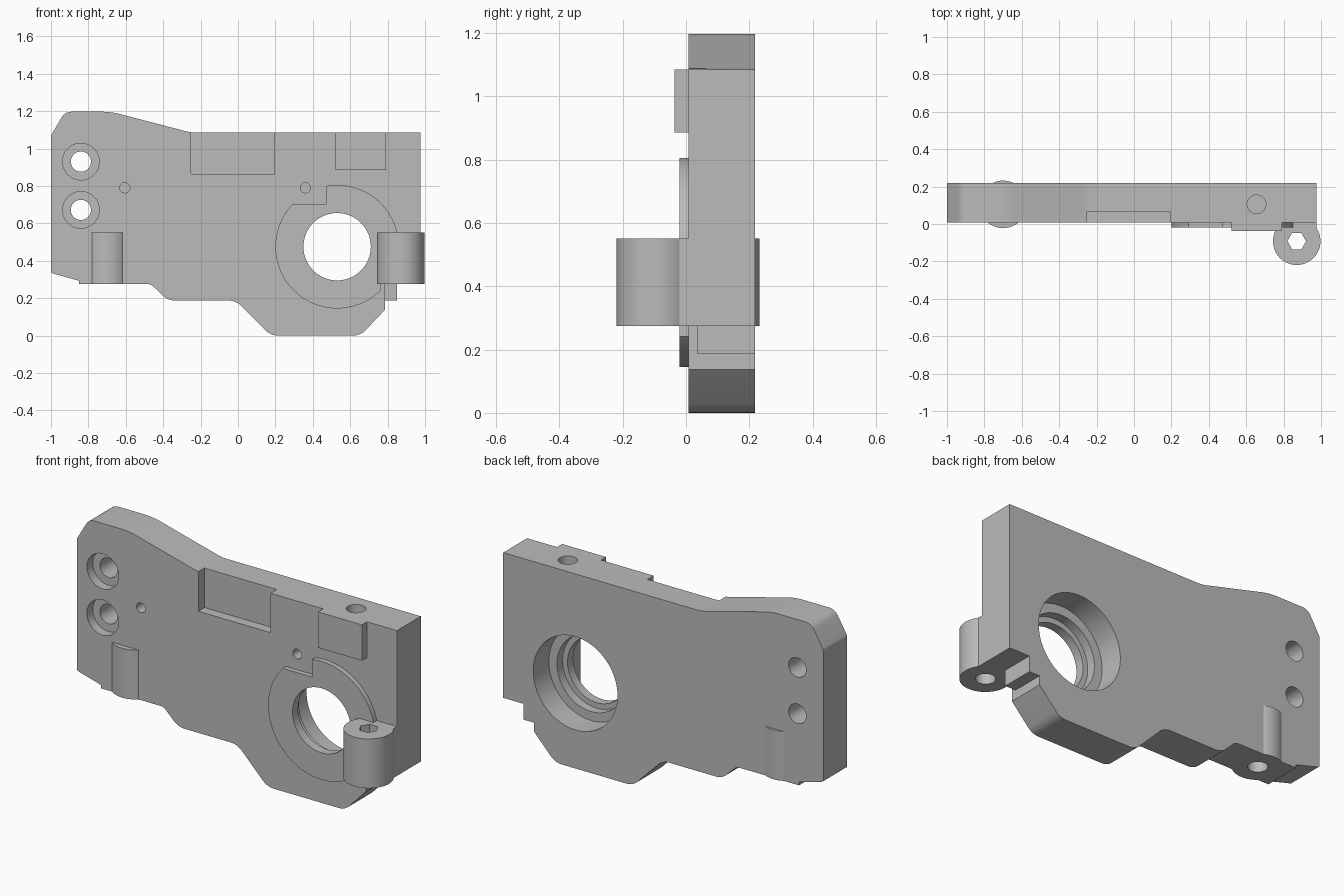
import bpy, bmesh, math
from mathutils import Vector, Matrix

old = bpy.data.objects.get("Cube")
if old:
    bpy.data.objects.remove(old, do_unlink=True)

grey = bpy.data.materials.new("plain grey")
grey.use_nodes = True
colour = (0.5, 0.5, 0.5, 1)
grey.diffuse_color = colour
grey.node_tree.nodes["Principled BSDF"].inputs["Base Color"].default_value = colour


def make(name, bm):
    bmesh.ops.recalc_face_normals(bm, faces=bm.faces)
    mesh = bpy.data.meshes.new(name)
    bm.to_mesh(mesh)
    bm.free()
    mesh.materials.append(grey)
    obj = bpy.data.objects.new(name, mesh)
    bpy.context.collection.objects.link(obj)
    return obj


def box(name, xs, ys, zs):
    bm = bmesh.new()
    bmesh.ops.create_cube(bm, size=1)
    for v in bm.verts:
        v.co = Vector([(r[0] + r[1]) / 2 + c * (r[1] - r[0]) for c, r in zip(v.co, (xs, ys, zs))])
    return make(name, bm)


def cylinder(name, axis, u, v, radius, start, end, sides=64):
    """Axis 'y' is placed at x=u, z=v; axis 'z' at x=u, y=v."""
    mid = (start + end) / 2
    if axis == 'y':
        place = Matrix.Translation((u, mid, v)) @ Matrix.Rotation(math.pi / 2, 4, 'X')
    else:
        place = Matrix.Translation((u, v, mid)) @ Matrix.Rotation(math.pi / 2, 4, 'Z')
    bm = bmesh.new()
    bmesh.ops.create_cone(bm, cap_ends=True, segments=sides, radius1=radius,
                          radius2=radius, depth=abs(end - start), matrix=place)
    return make(name, bm)


def extruded_profile(name, corners, y0, y1):
    """Extrude an x-z outline, rounding each corner by its third value."""
    points = []
    for i, (x, z, r) in enumerate(corners):
        p = Vector((x, z))
        if r == 0:
            points.append(p)
            continue
        a = p + (Vector(corners[i - 1][:2]) - p).normalized() * r
        b = p + (Vector(corners[(i + 1) % len(corners)][:2]) - p).normalized() * r
        for k in range(6):
            t = k / 5
            points.append(a * (1 - t) ** 2 + p * 2 * t * (1 - t) + b * t ** 2)
    bm = bmesh.new()
    face = bm.faces.new([bm.verts.new((p.x, y0, p.y)) for p in points])
    side = bmesh.ops.extrude_face_region(bm, geom=[face])
    verts = [g for g in side["geom"] if isinstance(g, bmesh.types.BMVert)]
    bmesh.ops.translate(bm, verts=verts, vec=(0, y1 - y0, 0))
    return make(name, bm)


def combine(target, other, operation):
    mod = target.modifiers.new(operation.title(), 'BOOLEAN')
    mod.operation = operation
    mod.solver = 'EXACT'
    mod.object = other
    bpy.context.view_layer.objects.active = target
    bpy.ops.object.modifier_apply(modifier=mod.name)
    bpy.data.objects.remove(other, do_unlink=True)


FRONT, BACK, TOP, LEDGE = 0.008, 0.218, 1.085, 0.275

# Main plate outline
body = extruded_profile("mounting_plate", [
    (-1, 1.07, 0.01), (-0.925, 1.197, 0.035), (-0.68, 1.197, 0.05), (-0.25, TOP, 0.03),
    (0.975, TOP, 0), (0.975, LEDGE, 0), (0.785, LEDGE, 0), (0.785, 0.137, 0),
    (0.655, 0, 0.04), (0.175, 0, 0.04), (-0.01, 0.187, 0.04), (-0.375, 0.187, 0.04),
    (-0.465, LEDGE, 0.02), (-0.85, LEDGE, 0), (-0.85, 0.293, 0), (-1, 0.335, 0.01),
], FRONT, BACK)

# Raised collar with its two corner reliefs
collar = cylinder("collar", 'y', 0.53, 0.475, 0.33, -0.02, 0.03, 96)
combine(collar, box("corner_relief", (0.1, 0.47), (-0.1, FRONT), (0.702, 0.9)), 'DIFFERENCE')
combine(collar, box("side_relief", (0.763, 1), (-0.1, 0.1), (0, LEDGE)), 'DIFFERENCE')

# Parts standing on the plate
for part in (
    collar,
    box("raised_pad", (0.52, 0.79), (-0.037, 0.03), (0.885, TOP)),
    box("lower_step", (0.76, 0.85), (0.035, BACK), (0.187, 0.3)),
    cylinder("left_boss", 'z', 0.87, -0.092, 0.127, LEDGE, 0.55),
    box("left_boss_neck", (0.87, 0.975), (-0.021, 0.03), (LEDGE, 0.55)),
    cylinder("right_boss", 'z', -0.70, 0.105, 0.127, LEDGE, 0.55),
):
    combine(body, part, 'UNION')

# Recess in the top edge and the stepped bore
cutters = [box("top_recess", (-0.25, 0.195), (-0.1, 0.063), (0.865, 1.3))]
for radius, start, end in ((0.18, -0.1, 0.05), (0.21, 0.03, 0.1), (0.26, 0.08, 0.3)):
    cutters.append(cylinder("bore_step", 'y', 0.53, 0.475, radius, start, end, 96))

# Counterbored screw holes and small blind pin holes
for z in (0.93, 0.672):
    cutters.append(cylinder("screw_hole", 'y', -0.84, z, 0.054, 0.03, 0.3, 48))
    cutters.append(cylinder("counterbore", 'y', -0.84, z, 0.098, -0.1, 0.06, 48))
for x in (-0.605, 0.36):
    cutters.append(cylinder("pin_hole", 'y', x, 0.79, 0.027, -0.1, 0.11, 32))

# Upright holes: top edge, hexagonal pocket and boss holes
cutters += [
    cylinder("top_hole", 'z', 0.655, 0.105, 0.05, 0.84, 1.2, 48),
    cylinder("hex_pocket", 'z', 0.87, -0.092, 0.05, 0.45, 0.7, 6),
    cylinder("left_boss_hole", 'z', 0.87, -0.092, 0.05, 0.1, 0.46, 48),
    cylinder("right_boss_hole", 'z', -0.70, 0.105, 0.05, 0.1, 0.5, 48),
]
for cutter in cutters:
    combine(body, cutter, 'DIFFERENCE')

# Smooth the round walls and keep the edges sharp
bpy.ops.object.select_all(action='DESELECT')
body.select_set(True)
bpy.context.view_layer.objects.active = body
bpy.ops.object.shade_smooth_by_angle(angle=math.radians(25))
